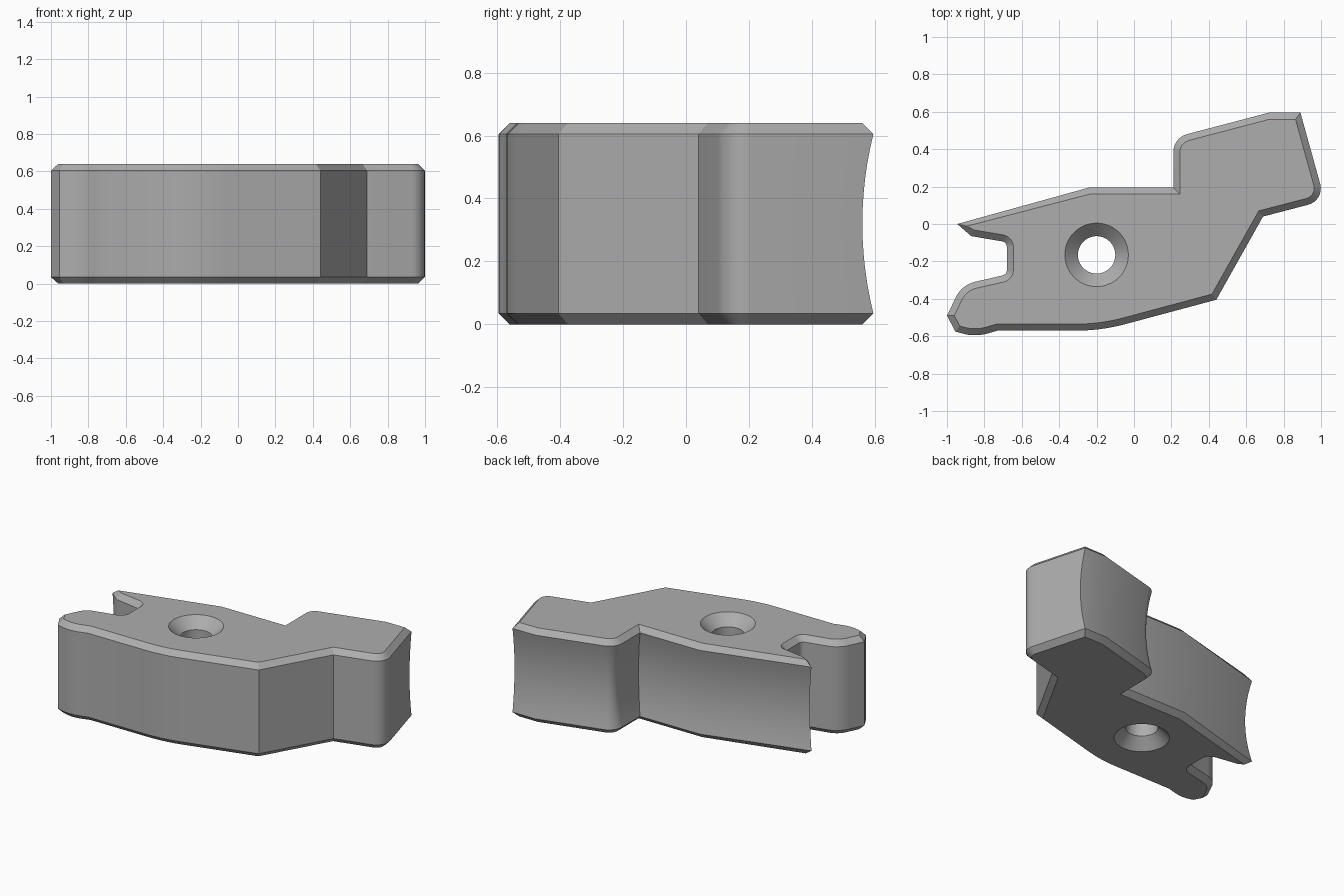
import bpy, bmesh, math
from mathutils import Vector

cube = bpy.data.objects.get("Cube")
if cube:
    bpy.data.objects.remove(cube, do_unlink=True)

HEIGHT, CHAMFER, HOLLOW = 0.64, 0.035, 0.035
HOLE_CENTRE, HOLE_R, SINK_R = Vector((-0.2, -0.165)), 0.1, 0.17

# Plan outline, counter-clockwise: x, y, fillet radius, next wall is hollowed
OUTLINE = [
    (-0.945, 0.0, 0, False), (-0.87, -0.065, 0, False),            # upper jaw
    (-0.68, -0.097, 0.03, False), (-0.68, -0.27, 0.03, False),     # notch
    (-0.92, -0.325, 0.15, False), (-1.0, -0.49, 0, False),         # lower jaw
    (-0.955, -0.575, 0, False), (-0.85, -0.605, 0.25, False),
    (-0.73, -0.57, 0, False), (-0.176, -0.57, 1.0, False),         # front
    (0.44, -0.405, 0, False), (0.69, 0.04, 0, False),
    (1.02, 0.126, 0.09, False), (0.89, 0.595, 0, True),            # raised end
    (0.72, 0.595, 0, True), (0.21, 0.461, 0.1, True),              # back
    (0.21, 0.195, 0, True), (-0.24, 0.195, 0, True),
]


def rounded(outline, steps=8):
    """Replace filleted corners with arcs; returns points and wall flags."""
    points, flags = [], []
    for i, (x, y, radius, hollow) in enumerate(outline):
        p = Vector((x, y))
        if not radius:
            points.append(p)
            flags.append(hollow)
            continue
        a = (Vector(outline[i - 1][:2]) - p).normalized()
        b = (Vector(outline[(i + 1) % len(outline)][:2]) - p).normalized()
        half = a.angle(b) / 2
        centre = p + (a + b).normalized() * radius / math.sin(half)
        start = p + a * radius / math.tan(half) - centre
        end = p + b * radius / math.tan(half) - centre
        sweep = start.angle(end)
        for k in range(steps + 1):
            t = k / steps
            arc = start * math.sin((1 - t) * sweep) + end * math.sin(t * sweep)
            points.append(centre + arc / math.sin(sweep))
            flags.append(hollow)
    return points, flags


def inset(points, flags, all_walls, hollow_walls):
    """Move each wall inward by its own distance and intersect neighbours."""
    n = len(points)
    walls = []
    for i in range(n):
        d = (points[(i + 1) % n] - points[i]).normalized()
        walls.append((Vector((-d.y, d.x)), all_walls + (hollow_walls if flags[i] else 0)))
    result = []
    for i, p in enumerate(points):
        (n1, d1), (n2, d2) = walls[i - 1], walls[i]
        det = n1.x * n2.y - n1.y * n2.x
        if abs(det) < 0.02:
            move = (n1 + n2).normalized() * (d1 + d2) / 2
        else:
            move = Vector((d1 * n2.y - d2 * n1.y, d2 * n1.x - d1 * n2.x)) / det
        if move.length > 0.052:
            move *= 0.052 / move.length
        result.append(p + move)
    return result


def add_ring(bm, points, z):
    return [bm.verts.new((p.x, p.y, z)) for p in points]


def bridge(bm, lower, upper):
    n = len(lower)
    for i in range(n):
        j = (i + 1) % n
        bm.faces.new((lower[i], lower[j], upper[j], upper[i]))


def circle(radius, sides=48):
    return [HOLE_CENTRE + radius * Vector((math.cos(math.tau * i / sides),
                                           math.sin(math.tau * i / sides)))
            for i in range(sides)]


def cap(bm, *rings):
    edges = [bm.edges.get((r[i - 1], r[i])) for r in rings for i in range(len(r))]
    bmesh.ops.triangle_fill(bm, edges=edges, use_beauty=True)


points, flags = rounded(OUTLINE)
bm = bmesh.new()

# Outer walls: chamfer, hollowed back, chamfer
rings = [add_ring(bm, inset(points, flags, CHAMFER, 0), 0)]
STEPS = 12
for k in range(STEPS + 1):
    t = 2 * k / STEPS - 1
    z = HEIGHT / 2 + t * (HEIGHT / 2 - CHAMFER)
    rings.append(add_ring(bm, inset(points, flags, 0, HOLLOW * (1 - t * t)), z))
rings.append(add_ring(bm, inset(points, flags, CHAMFER, 0), HEIGHT))
for lower, upper in zip(rings, rings[1:]):
    bridge(bm, lower, upper)

# Through hole, countersunk on both faces
sink = SINK_R - HOLE_R
bore = [add_ring(bm, circle(r), z) for r, z in
        ((SINK_R, 0), (HOLE_R, sink), (HOLE_R, HEIGHT - sink), (SINK_R, HEIGHT))]
for lower, upper in zip(bore, bore[1:]):
    bridge(bm, lower, upper)

# Flat faces around the hole
cap(bm, rings[0], bore[0])
cap(bm, rings[-1], bore[-1])
bmesh.ops.recalc_face_normals(bm, faces=bm.faces)

mesh = bpy.data.meshes.new("latch_body")
bm.to_mesh(mesh)
bm.free()
body = bpy.data.objects.new("latch_body", mesh)
bpy.context.collection.objects.link(body)

# Plain grey
grey = bpy.data.materials.new("plain_grey")
grey.use_nodes = True
colour = (0.42, 0.42, 0.42, 1)
grey.diffuse_color = colour
grey.node_tree.nodes["Principled BSDF"].inputs["Base Color"].default_value = colour
mesh.materials.append(grey)

bpy.context.view_layer.objects.active = body
body.select_set(True)
bpy.ops.object.shade_smooth_by_angle(angle=math.radians(20))
